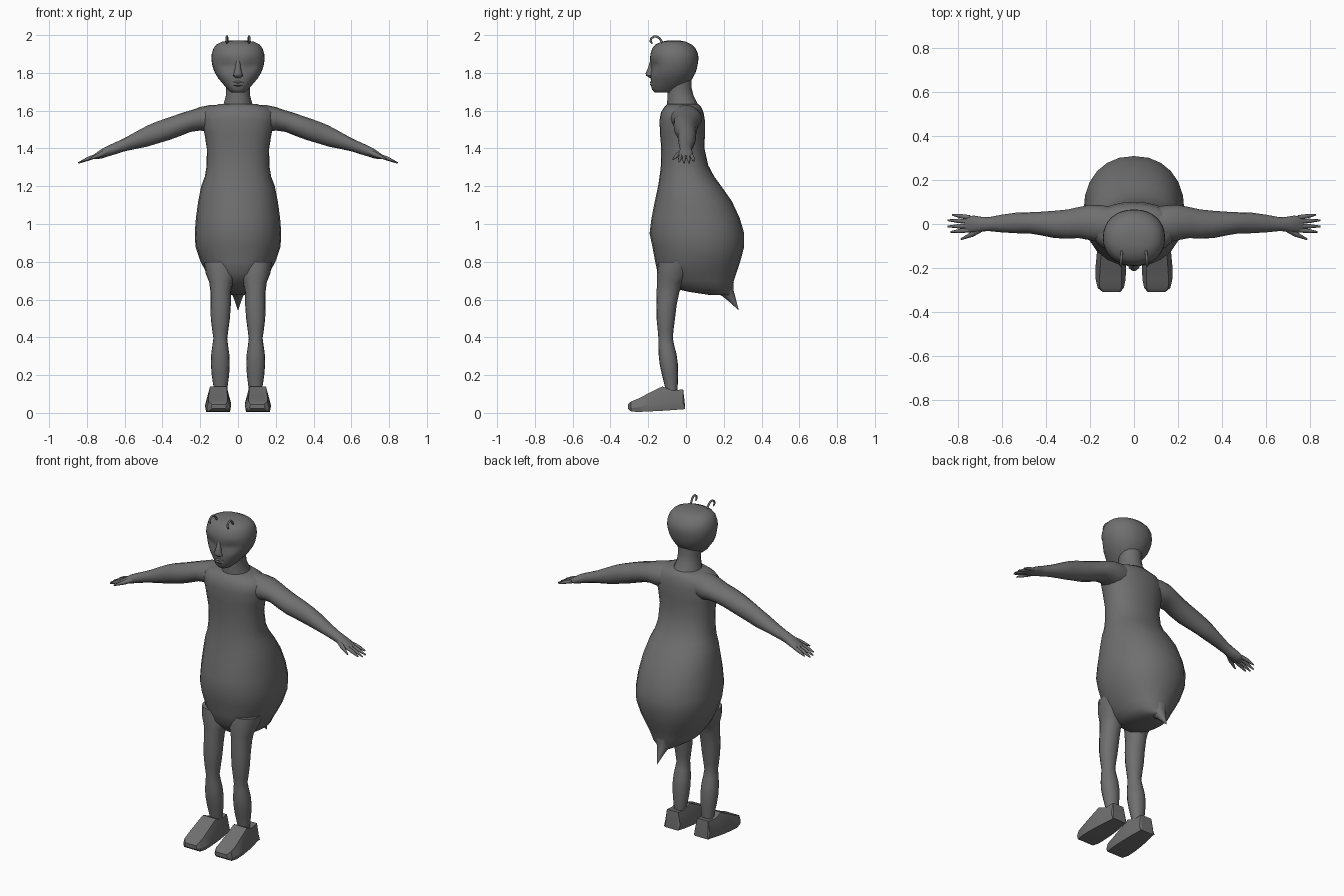
import bpy, bmesh, math
from mathutils import Vector

grey = bpy.data.materials.new("dark grey")
grey.diffuse_color = (0.16, 0.16, 0.16, 1)


def finish(name, bm, mirror=False, angle=50):
    """Turn a bmesh into a smooth grey object, optionally mirrored left to right."""
    bmesh.ops.recalc_face_normals(bm, faces=bm.faces)
    mesh = bpy.data.meshes.new(name)
    bm.to_mesh(mesh)
    bm.free()
    ob = bpy.data.objects.new(name, mesh)
    bpy.context.collection.objects.link(ob)
    mesh.materials.append(grey)
    bpy.ops.object.select_all(action='DESELECT')
    ob.select_set(True)
    bpy.context.view_layer.objects.active = ob
    bpy.ops.object.shade_smooth_by_angle(angle=math.radians(angle))
    if mirror:
        ob.modifiers.new("mirror", 'MIRROR').use_clip = False
    return ob


def skin(bm, rings):
    """Bridge a list of vertex rings and cap both ends."""
    n = len(rings[0])
    for a, b in zip(rings, rings[1:]):
        for i in range(n):
            j = (i + 1) % n
            bm.faces.new((a[i], a[j], b[j], b[i]))
    bm.faces.new(rings[0])
    bm.faces.new(rings[-1])


def loft(rows, axis='z', n=20, power=2.0, bm=None):
    """Rows are (position, a0, a1, b0, b1): the extents of a rounded section."""
    bm = bm or bmesh.new()
    rings = []
    for t, a0, a1, b0, b1 in rows:
        ring = []
        for i in range(n):
            c, s = (f(2 * math.pi * i / n) for f in (math.cos, math.sin))
            a = (a0 + a1) / 2 + (a1 - a0) / 2 * math.copysign(abs(c) ** (2 / power), c)
            b = (b0 + b1) / 2 + (b1 - b0) / 2 * math.copysign(abs(s) ** (2 / power), s)
            ring.append(bm.verts.new((a, b, t) if axis == 'z' else (t, a, b)))
        rings.append(ring)
    skin(bm, rings)
    return bm


def tube(points, radii, n=8, bm=None):
    """Round tube through points, with a radius at each."""
    bm = bm or bmesh.new()
    pts = [Vector(p) for p in points]
    rings = []
    for k, p in enumerate(pts):
        d = (pts[min(k + 1, len(pts) - 1)] - pts[max(k - 1, 0)]).normalized()
        u = d.cross(Vector((1, 0, 0)) if abs(d.x) < 0.7 else Vector((0, 1, 0))).normalized()
        v = d.cross(u)
        rings.append([bm.verts.new(p + radii[k] * (math.cos(w) * u + math.sin(w) * v))
                      for w in (2 * math.pi * i / n for i in range(n))])
    skin(bm, rings)
    return bm


# Torso and large abdomen: height, half width, front, back
body = [(0.625, .045, .12, .24), (0.64, .08, .02, .238), (0.66, .115, -.07, .245),
        (0.70, .14, -.115, .253), (0.74, .166, -.15, .267), (0.80, .198, -.163, .287),
        (0.88, .225, -.178, .308), (0.95, .229, -.193, .308), (1.03, .223, -.183, .285),
        (1.12, .211, -.165, .243), (1.20, .195, -.148, .187), (1.25, .176, -.14, .15),
        (1.31, .166, -.133, .118), (1.40, .165, -.131, .098), (1.48, .178, -.138, .1),
        (1.55, .195, -.14, .1), (1.59, .19, -.133, .093), (1.615, .165, -.118, .083),
        (1.635, .10, -.1, .066)]
finish("body", loft([(z, -w, w, f, b) for z, w, f, b in body], n=24, power=2.2))

# Sting at the tip of the abdomen
finish("sting", tube([(0, .205, .665), (0, .222, .635), (0, .245, .6), (0, .278, .545)],
                     [.055, .034, .02, .001], n=12))

# Neck
neck = [(1.60, .085, -.1, .08), (1.64, .075, -.1, .06), (1.68, .064, -.098, .04),
        (1.72, .064, -.1, .03), (1.77, .07, -.1, .03)]
finish("neck", loft([(z, -w, w, f, b) for z, w, f, b in neck], n=16))

# Head with eye hollows pressed into the front
head = [(1.695, .035, -.165, -.07), (1.71, .052, -.18, -.04), (1.74, .078, -.185, .01),
        (1.77, .104, -.187, .034), (1.80, .122, -.188, .05), (1.825, .132, -.186, .058),
        (1.85, .138, -.186, .063), (1.875, .141, -.191, .066), (1.90, .139, -.188, .064),
        (1.93, .13, -.178, .05), (1.95, .115, -.162, .03), (1.965, .085, -.13, .0),
        (1.972, .04, -.095, -.035)]
bm = loft([(z, -w, w, f, b) for z, w, f, b in head], n=32, power=2.15)
for v in bm.verts:
    if v.co.y < -.09:
        d = math.hypot((abs(v.co.x) - .065) / .05, (v.co.z - 1.835 - .2 * (abs(v.co.x) - .065)) / .03)
        v.co.y += .013 * max(0, 1 - d * d)
finish("head", bm)

# Nose wedge and mouth ridge
nose = [(1.772, .012, -.19), (1.785, .027, -.211), (1.797, .022, -.214),
        (1.83, .014, -.2), (1.865, .012, -.19)]
finish("nose", loft([(z, -w, w, f, -.165) for z, w, f in nose], n=12))
lips = [(1.728, .012, -.183), (1.737, .03, -.191), (1.744, .034, -.187),
        (1.75, .03, -.191), (1.758, .012, -.186)]
finish("lips", loft([(z, -w, w, f, -.165) for z, w, f in lips], n=12))

# Hooked antennae
hook = [(.055, -.115, 1.945), (.055, -.13, 1.968), (.057, -.14, 1.983), (.058, -.155, 1.993),
        (.059, -.171, 1.992), (.06, -.184, 1.982), (.06, -.188, 1.968), (.06, -.178, 1.955)]
finish("antenna", tube(hook, [.006] * 7 + [.004]), mirror=True)

# Arms with flat palms: x, back and front, bottom and top
arm = [(.08, -.09, .075, 1.49, 1.632), (.15, -.085, .085, 1.485, 1.63),
       (.20, -.073, .086, 1.495, 1.619), (.25, -.064, .077, 1.488, 1.602),
       (.30, -.066, .066, 1.468, 1.587), (.36, -.064, .06, 1.446, 1.566),
       (.43, -.05, .055, 1.425, 1.542), (.48, -.042, .053, 1.41, 1.521),
       (.53, -.042, .052, 1.4, 1.494), (.60, -.038, .042, 1.385, 1.455),
       (.66, -.032, .031, 1.366, 1.427), (.69, -.034, .032, 1.357, 1.414),
       (.725, -.04, .038, 1.346, 1.395), (.755, -.038, .036, 1.344, 1.374),
       (.77, -.028, .028, 1.347, 1.362)]
finish("arm", loft(arm, 'x', n=16), mirror=True)

# Fingers and thumb
bm = bmesh.new()
for y0, y1, tip in ((.029, .042, .825), (.011, .017, .845), (-.009, -.011, .845), (-.027, -.036, .832)):
    z1 = 1.323 + (.845 - tip) * .5
    tube([(.745, y0, 1.362), ((.745 + tip) / 2, (y0 + y1) / 2, (1.362 + z1) / 2 + .002), (tip, y1, z1)],
         [.011, .01, .004], bm=bm)
tube([(.69, -.02, 1.383), (.735, -.047, 1.364), (.785, -.069, 1.342)], [.014, .012, .004], bm=bm)
finish("fingers", bm, mirror=True)

# Legs: height, inner and outer, front and back
leg = [(.11, .06, .128, -.108, -.046), (.14, .055, .13, -.112, -.044), (.20, .047, .139, -.127, -.042),
       (.26, .044, .144, -.14, -.043), (.31, .046, .142, -.145, -.05), (.36, .053, .135, -.146, -.063),
       (.395, .057, .13, -.146, -.07), (.44, .051, .137, -.15, -.066), (.50, .043, .144, -.156, -.058),
       (.57, .038, .146, -.157, -.05), (.64, .037, .146, -.156, -.035), (.69, .027, .152, -.153, -.02),
       (.74, .008, .172, -.154, .02), (.80, .02, .18, -.145, .04)]
finish("leg", loft(leg, n=16, power=2.15), mirror=True)

# Shoes: y, base inner and outer, top inner and outer, sole and top height
shoe = [(-.308, .062, .142, .066, .138, .022, .045), (-.29, .046, .165, .056, .155, .007, .061),
        (-.25, .038, .174, .056, .157, .005, .077), (-.19, .036, .174, .058, .153, .008, .108),
        (-.125, .038, .168, .06, .148, .011, .14), (-.07, .042, .16, .062, .142, .015, .118),
        (-.015, .05, .15, .064, .138, .019, .125), (-.004, .05, .15, .06, .142, .02, .03)]
bm = bmesh.new()
rings = []
for y, bi, bo, ti, to, lo, hi in shoe:
    mid = lo + (hi - lo) * .35
    rings.append([bm.verts.new(p) for p in ((bi + .006, y, lo), (bo - .006, y, lo), (bo, y, mid),
                                            (to, y, hi), (ti, y, hi), (bi, y, mid))])
skin(bm, rings)
finish("shoe", bm, mirror=True, angle=28)
